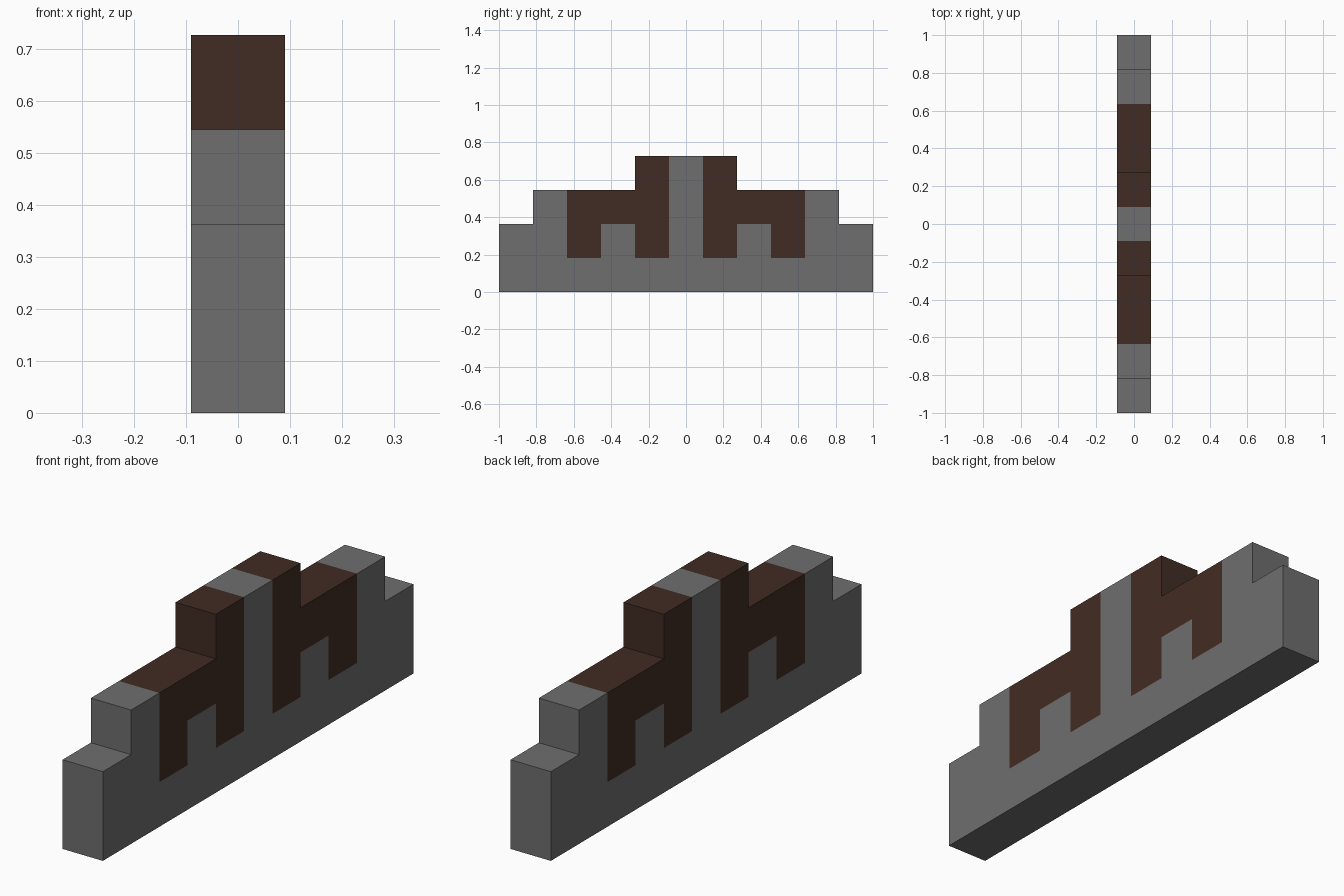
import bpy
import bmesh

cube = bpy.data.objects.get("Cube")
if cube:
    bpy.data.objects.remove(cube, do_unlink=True)

U = 2 / 11          # block size
HALF = U / 2        # half the wall thickness

# Wall elevation, top row first: S = stone, W = wood, dot = empty
ROWS = ["....WSW....",
        ".SWWWSWWWS.",
        "SSWSWSWSWSS",
        "SSSSSSSSSSS"]
KINDS = "SW"


def make_material(name, color):
    mat = bpy.data.materials.new(name)
    mat.use_nodes = True
    mat.diffuse_color = color
    bsdf = next(n for n in mat.node_tree.nodes if n.type == 'BSDF_PRINCIPLED')
    bsdf.inputs["Base Color"].default_value = color
    bsdf.inputs["Roughness"].default_value = 1.0
    return mat


def cell(col, row):
    """Kind of block at a column and a row counted from the ground."""
    if 0 <= row < len(ROWS) and 0 <= col < len(ROWS[0]):
        return ROWS[-1 - row][col]
    return "."


def add_face(bm, corners, kind):
    face = bm.faces.new([bm.verts.new(c) for c in corners])
    face.material_index = KINDS.index(kind)


bm = bmesh.new()
for row in range(len(ROWS)):
    for col in range(len(ROWS[0])):
        kind = cell(col, row)
        if kind == ".":
            continue
        y0, z0 = -1 + col * U, row * U
        y1, z1 = y0 + U, z0 + U
        ring = [(y0, z0), (y1, z0), (y1, z1), (y0, z1)]
        # Broad sides
        for x in (-HALF, HALF):
            add_face(bm, [(x, y, z) for y, z in ring], kind)
        # Ends, steps, tops and base, only where the wall is open
        sides = [(0, -1), (1, 0), (0, 1), (-1, 0)]
        for i, (dc, dr) in enumerate(sides):
            if cell(col + dc, row + dr) == ".":
                (ya, za), (yb, zb) = ring[i], ring[(i + 1) % 4]
                add_face(bm, [(-HALF, ya, za), (HALF, ya, za),
                              (HALF, yb, zb), (-HALF, yb, zb)], kind)

# Weld the blocks into one clean shell, keeping the colour borders
bmesh.ops.remove_doubles(bm, verts=bm.verts, dist=0.001)
bmesh.ops.recalc_face_normals(bm, faces=bm.faces)
bmesh.ops.dissolve_limit(bm, angle_limit=0.02, verts=bm.verts,
                         edges=bm.edges, delimit={'MATERIAL'})

mesh = bpy.data.meshes.new("stepped_wall")
bm.to_mesh(mesh)
bm.free()
mesh.materials.append(make_material("stone_grey", (0.156, 0.156, 0.156, 1)))
mesh.materials.append(make_material("dark_brown_wood", (0.053, 0.025, 0.017, 1)))
wall = bpy.data.objects.new("stepped_wall", mesh)
bpy.context.collection.objects.link(wall)
